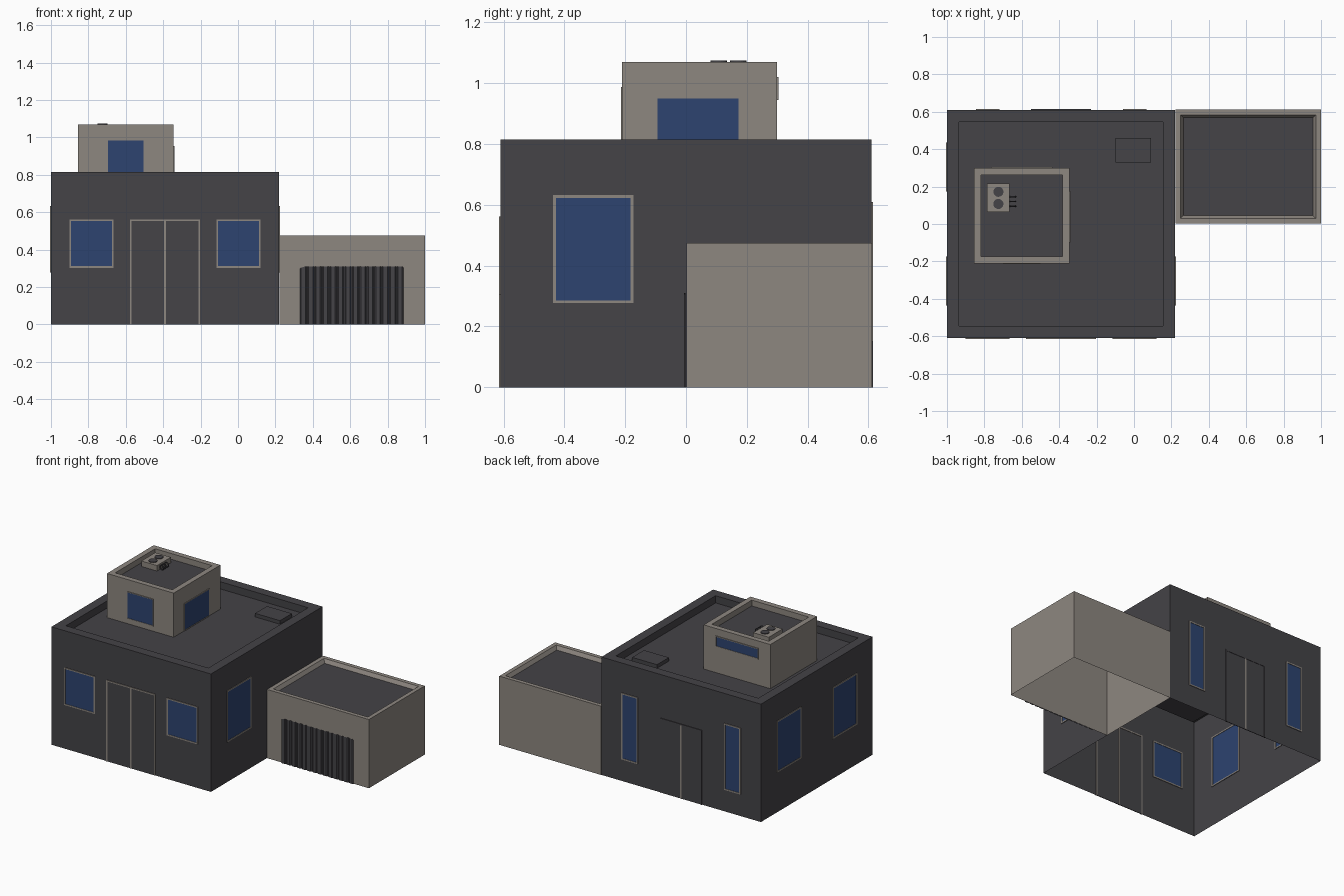
import bpy, bmesh, math

if "Cube" in bpy.data.objects:
    bpy.data.objects.remove(bpy.data.objects["Cube"])


def material(name, rgb):
    m = bpy.data.materials.new(name)
    m.diffuse_color = (*rgb, 1)
    m.use_nodes = True
    m.node_tree.nodes["Principled BSDF"].inputs["Base Color"].default_value = m.diffuse_color
    return m


DARK = material("charcoal", (.058, .056, .063))
BEIGE = material("warm_grey", (.268, .242, .216))
BLUE = material("window_blue", (.026, .057, .160))


def finish(name, bm, mats):
    me = bpy.data.meshes.new(name)
    bm.to_mesh(me)
    bm.free()
    for m in mats:
        me.materials.append(m)
    ob = bpy.data.objects.new(name, me)
    bpy.context.collection.objects.link(ob)
    return ob


def add_box(bm, lo, hi, mat=0):
    vs = bmesh.ops.create_cube(bm, size=1)["verts"]
    for v in vs:
        v.co = [lo[i] if v.co[i] < 0 else hi[i] for i in range(3)]
    for f in {f for v in vs for f in v.link_faces}:
        f.material_index = mat


def box(name, lo, hi, mat):
    bm = bmesh.new()
    add_box(bm, lo, hi)
    return finish(name, bm, [mat])


def shell(name, x, y, z0, z1, rim, roof_z, wall, slope=0):
    """Open-bottomed walls with a parapet rim and a sunken roof."""
    bm = bmesh.new()

    def ring(d, z):
        a, b, c, e = x[0] + d, x[1] - d, y[0] + d, y[1] - d
        return [bm.verts.new((*p, z)) for p in ((a, c), (b, c), (b, e), (a, e))]

    rings = [ring(0, z0), ring(0, z1), ring(rim, z1), ring(rim + slope, roof_z)]
    for r, s in zip(rings, rings[1:]):
        for i in range(4):
            j = (i + 1) % 4
            bm.faces.new((r[i], r[j], s[j], s[i]))
    bm.faces.new(rings[-1]).material_index = 1
    return finish(name, bm, [wall, DARK])


def panel(name, axis, pos, u, z, fill, frame, w=.009, bars=(), sill=True):
    """Framed plate on a wall; axis is the wall's normal (0 = x, 1 = y)."""
    bm = bmesh.new()

    def part(u0, u1, z0, z1, t, mat):
        lo, hi = [u0, u0, z0], [u1, u1, z1]
        lo[axis], hi[axis] = pos - t, pos + t
        add_box(bm, lo, hi, mat)

    part(u[0] + w / 2, u[1] - w / 2, z[0], z[1] - w / 2, .002, 0)
    part(u[0], u[0] + w, z[0], z[1], .0045, 1)
    part(u[1] - w, u[1], z[0], z[1], .0045, 1)
    part(u[0] + w, u[1] - w, z[1] - w, z[1], .0045, 1)
    if sill:
        part(u[0] + w, u[1] - w, z[0], z[0] + w, .0045, 1)
    for b in bars:
        part(b - .005, b + .005, z[0], z[1] - w, .0045, 2)
    return finish(name, bm, [fill, frame, BEIGE])


# Building volumes
shell("main_house", (-1, .22), (-.61, .61), 0, .815, .065, .765, DARK)
shell("roof_tower", (-.855, -.345), (-.21, .30), .765, 1.07, .037, 1.03, BEIGE)
shell("garage", (.221, 1), (.002, .612), 0, .475, .028, .45, BEIGE, .015)
box("roof_hatch", (-.10, .33, .765), (.09, .46, .79), DARK)

# House windows
for i, cx in enumerate((-.783, .003)):
    panel(f"front_window_{i}", 1, -.61, (cx - .118, cx + .118), (.303, .562), BLUE, BEIGE)
    panel(f"back_window_{i}", 1, .61, (cx - .063, cx + .063), (.15, .61), BLUE, BEIGE)
for name, x, cy in (("right_window", .22, -.305), ("left_window_front", -1, -.305),
                    ("left_window_back", -1, .305)):
    panel(name, 0, x, (cy - .132, cy + .132), (.277, .632), BLUE, BEIGE)

# Tower windows
panel("tower_front_window", 1, -.21, (-.70, -.50), (.80, .988), BLUE, BEIGE, .005)
panel("tower_right_window", 0, -.345, (-.098, .177), (.766, .955), BLUE, BEIGE, .005)
panel("tower_back_window", 1, .30, (-.765, -.437), (.945, 1.02), BLUE, BEIGE, .006)

# Double doors
panel("front_door", 1, -.61, (-.578, -.203), (0, .562), DARK, BEIGE, .009, (-.39,), False)
panel("back_door", 1, .61, (-.55, -.23), (0, .515), DARK, DARK, .009, (-.39,), False)

# Corrugated garage door with clipped top corners
bm = bmesh.new()
ribs, x0, x1 = 14, .332, .89
step = (x1 - x0) / ribs
prev = None
for i in range(ribs):
    for f, y in ((0, -.001), (.15, -.006), (.7, -.006), (.85, -.001)):
        x = x0 + (i + f) * step
        top = .31 - max(0, .012 - min(x - x0, x1 - x))
        cur = [bm.verts.new((x, y, z)) for z in (0, top)]
        if prev:
            bm.faces.new((prev[0], cur[0], cur[1], prev[1]))
        prev = cur
finish("garage_door", bm, [DARK])

# Rooftop cooling unit with two fans and pipe loops
box("cooling_unit", (-.785, .065, 1.032), (-.665, .217, 1.07), BEIGE)
for i, y in enumerate((.107, .172)):
    bpy.ops.mesh.primitive_cylinder_add(vertices=20, radius=.027, depth=.008,
                                        location=(-.725, y, 1.071))
    fan = bpy.context.object
    fan.name = f"cooling_fan_{i}"
    fan.data.materials.append(DARK)
for i in range(3):
    bpy.ops.mesh.primitive_torus_add(major_segments=14, minor_segments=6, major_radius=.015,
                                     minor_radius=.004, location=(-.648, .095 + i * .025, 1.05),
                                     rotation=(math.pi / 2, 0, 0))
    pipe = bpy.context.object
    pipe.name = f"pipe_loop_{i}"
    pipe.data.materials.append(DARK)
    bpy.ops.object.shade_smooth_by_angle()
